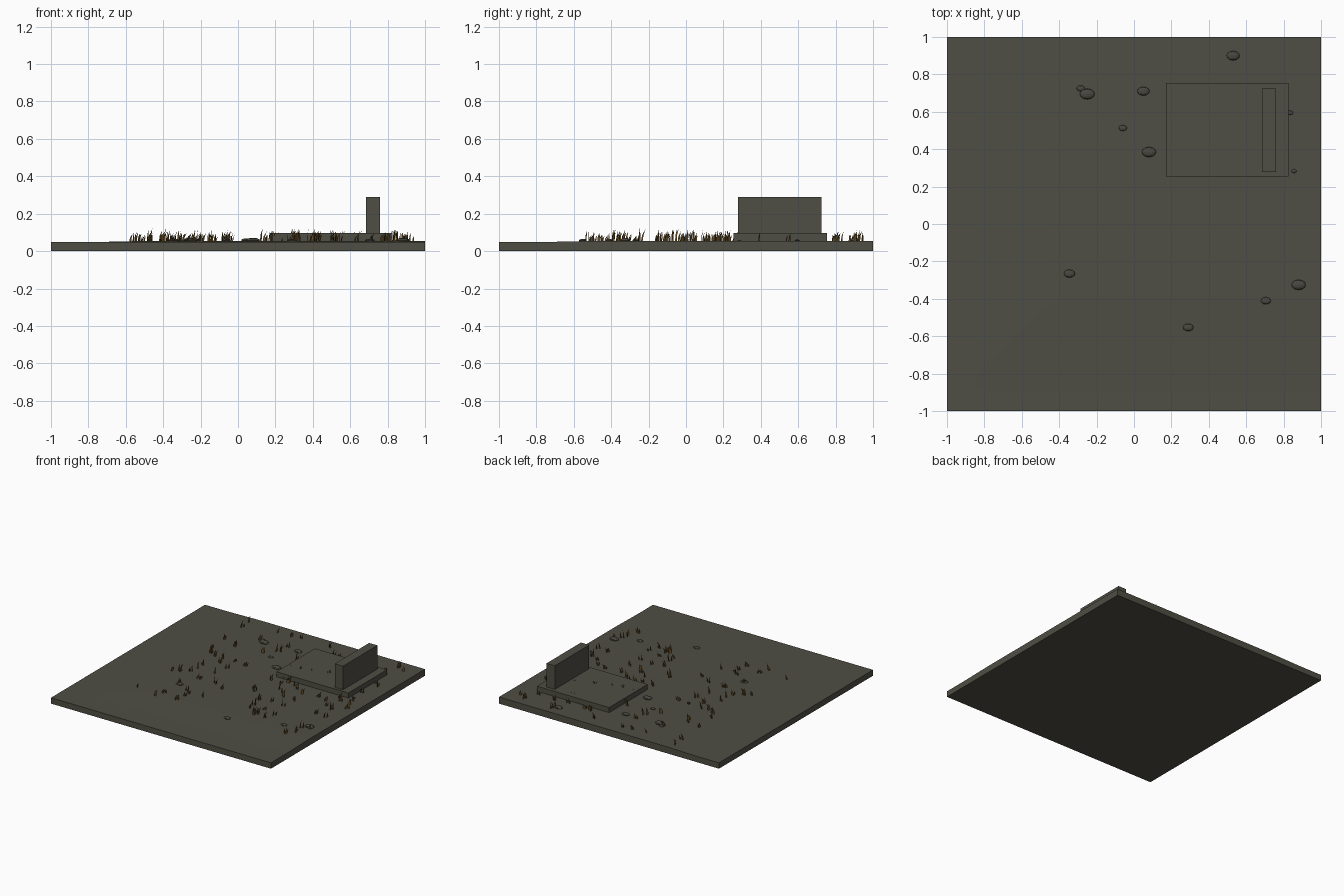
import bpy, bmesh, math, random
from mathutils import Matrix, Vector

if "Cube" in bpy.data.objects:
    bpy.data.objects.remove(bpy.data.objects["Cube"])

random.seed(7)


def material(name, rgb):
    m = bpy.data.materials.new(name)
    m.diffuse_color = (*rgb, 1)
    m.use_nodes = True
    m.node_tree.nodes["Principled BSDF"].inputs["Base Color"].default_value = m.diffuse_color
    return m


EARTH = material("grey_earth", (0.078, 0.076, 0.058))
STONE = material("dark_stone", (0.066, 0.064, 0.052))
BROWN = material("dry_brown_grass", (0.10, 0.055, 0.015))
GOLD = material("golden_grass", (0.17, 0.095, 0.02))


def finish(name, bm, *mats):
    mesh = bpy.data.meshes.new(name)
    bm.to_mesh(mesh)
    bm.free()
    for m in mats:
        mesh.materials.append(m)
    ob = bpy.data.objects.new(name, mesh)
    bpy.context.collection.objects.link(ob)
    return ob


def box(name, x0, x1, y0, y1, z0, z1, mat):
    bm = bmesh.new()
    size = Matrix.Diagonal((x1 - x0, y1 - y0, z1 - z0, 1))
    place = Matrix.Translation(((x0 + x1) / 2, (y0 + y1) / 2, (z0 + z1) / 2))
    bmesh.ops.create_cube(bm, size=1, matrix=place @ size)
    return finish(name, bm, mat)


def ground_height(x, y):
    d = min(x, y) + 0.85
    t = max(0.0, min(1.0, d / 0.4))
    return 0.048 + 0.006 * t * t * (3 - 2 * t)


# Ground slab with a very gentle rise across its top
bm = bmesh.new()
bmesh.ops.create_grid(bm, x_segments=32, y_segments=32, size=1)
top = bm.verts[:]
walls = bmesh.ops.extrude_face_region(bm, geom=bm.faces[:])
raised = [v for v in walls["geom"] if isinstance(v, bmesh.types.BMVert)]
for v in raised:
    v.co.z = ground_height(v.co.x, v.co.y)
bmesh.ops.recalc_face_normals(bm, faces=bm.faces[:])
ground = finish("ground_slab", bm, EARTH)
bpy.context.view_layer.objects.active = ground
ground.select_set(True)
bpy.ops.object.shade_smooth_by_angle()
ground.select_set(False)

# Raised platform and the upright slab standing on it
box("platform", 0.17, 0.825, 0.255, 0.755, 0.02, 0.096, EARTH)
box("upright_slab", 0.685, 0.76, 0.278, 0.725, 0.09, 0.29, EARTH)

# Flattened stones: x, y, half width
stones = [(0.53, 0.90, 0.035), (-0.25, 0.695, 0.04), (-0.285, 0.725, 0.022),
          (0.05, 0.71, 0.033), (-0.06, 0.513, 0.022), (0.08, 0.385, 0.038),
          (0.835, 0.595, 0.016), (0.855, 0.283, 0.014), (-0.345, -0.265, 0.03),
          (0.88, -0.325, 0.038), (0.705, -0.41, 0.027), (0.29, -0.553, 0.028)]
bm = bmesh.new()
for x, y, r in stones:
    place = Matrix.Translation((x, y, ground_height(x, y) + 0.1 * r))
    bmesh.ops.create_uvsphere(bm, u_segments=12, v_segments=6, radius=1,
                              matrix=place @ Matrix.Diagonal((r, r * 0.72, r * 0.35, 1)))
finish("stones", bm, STONE)

# Grass tufts: upright flat blades bending within their own plane
bm = bmesh.new()


def blade(x, y, height, angle, lean, mat_index):
    d = Vector((math.cos(angle), math.sin(angle), 0))
    base = Vector((x, y, ground_height(x, y) - 0.004))
    rows = []
    for t, w in ((0, 0.005), (0.55, 0.004)):
        mid = base + d * (lean * t * t) + Vector((0, 0, height * t))
        rows.append([bm.verts.new(mid - d * w), bm.verts.new(mid + d * w)])
    tip = bm.verts.new(base + d * lean + Vector((0, 0, height)))
    for f in (bm.faces.new((rows[0][0], rows[0][1], rows[1][1], rows[1][0])),
              bm.faces.new((rows[1][0], rows[1][1], tip))):
        f.material_index = mat_index


tufts = 0
while tufts < 115:
    x, y = random.uniform(-0.57, 0.95), random.uniform(-0.57, 0.94)
    if 0.01 < x < 0.13 or -0.24 < y < -0.18:
        continue
    tufts += 1
    tall = random.uniform(0.045, 0.075)
    for _ in range(random.randint(2, 4)):
        blade(x + random.uniform(-0.012, 0.012), y + random.uniform(-0.012, 0.012),
              tall * random.uniform(0.6, 1), math.pi / 4 + random.uniform(-0.6, 0.6),
              random.uniform(0.0, 0.022), int(random.random() < 0.45))
finish("grass_tufts", bm, BROWN, GOLD)
